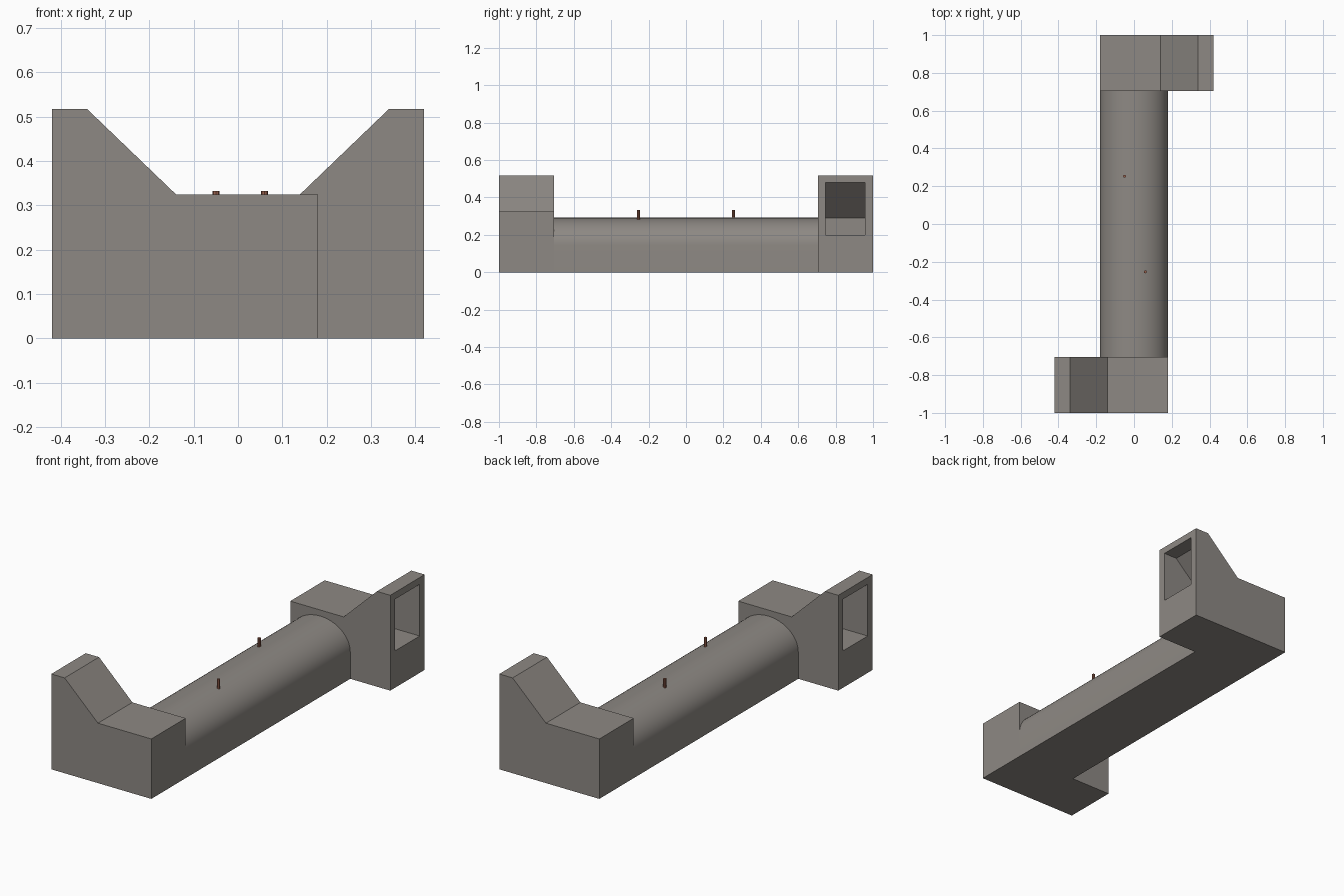
import bpy, bmesh, math

if "Cube" in bpy.data.objects:
    bpy.data.objects.remove(bpy.data.objects["Cube"])


def material(name, rgb):
    m = bpy.data.materials.new(name)
    m.diffuse_color = (*rgb, 1)
    m.use_nodes = True
    m.node_tree.nodes["Principled BSDF"].inputs["Base Color"].default_value = m.diffuse_color
    return m


stone = material("warm grey", (0.27, 0.25, 0.23))
copper = material("copper brown", (0.32, 0.12, 0.075))


def extrude_xz(name, profile, y0, y1, mat, turn=1):
    """Prism from an x-z profile; turn=-1 rotates it half a turn about z."""
    bm = bmesh.new()
    a = [bm.verts.new((turn * x, turn * y0, z)) for x, z in profile]
    b = [bm.verts.new((turn * x, turn * y1, z)) for x, z in profile]
    n = len(profile)
    bm.faces.new(a)
    bm.faces.new(b)
    for i in range(n):
        j = (i + 1) % n
        bm.faces.new((a[i], a[j], b[j], b[i]))
    bmesh.ops.recalc_face_normals(bm, faces=bm.faces[:])
    me = bpy.data.meshes.new(name)
    bm.to_mesh(me)
    bm.free()
    me.materials.append(mat)
    ob = bpy.data.objects.new(name, me)
    bpy.context.collection.objects.link(ob)
    return ob


def activate(ob):
    bpy.ops.object.select_all(action='DESELECT')
    ob.select_set(True)
    bpy.context.view_layer.objects.active = ob


# Long body: straight sides with an arched top
HW, SIDE, RISE = 0.18, 0.145, 0.147
arch = [(HW * math.cos(math.pi * i / 32), SIDE + RISE * math.sin(math.pi * i / 32))
        for i in range(33)]
body = extrude_xz("arched_body", [(-HW, 0), (HW, 0)] + arch, -0.705, 0.705, stone)
activate(body)
bpy.ops.object.shade_smooth_by_angle(angle=math.radians(30))

# End blocks with a raised shoulder, each hollowed by a side pocket
block = [(-0.18, 0), (0.42, 0), (0.42, 0.517), (0.34, 0.517), (0.14, 0.325), (-0.18, 0.325)]
pocket = [(0.14, 0.2), (0.5, 0.2), (0.5, 0.48), (0.34, 0.48), (0.14, 0.29)]
for name, turn in (("back_block", 1), ("front_block", -1)):
    ob = extrude_xz(name, block, 0.705, 1.0, stone, turn)
    cutter = extrude_xz("pocket_cutter", pocket, 0.745, 0.957, stone, turn)
    cutter.hide_render = True
    mod = ob.modifiers.new("pocket", 'BOOLEAN')
    mod.operation = 'DIFFERENCE'
    mod.solver = 'EXACT'
    mod.object = cutter
    activate(ob)
    bpy.ops.object.modifier_apply(modifier=mod.name)
    bpy.data.objects.remove(cutter)

# Small pins standing on the arch
for name, x, y in (("back_pin", -0.05, 0.253), ("front_pin", 0.06, -0.253)):
    bpy.ops.mesh.primitive_cylinder_add(vertices=8, radius=0.008, depth=0.073,
                                        location=(x, y, 0.2965))
    pin = bpy.context.object
    pin.name = name
    pin.data.materials.append(copper)
